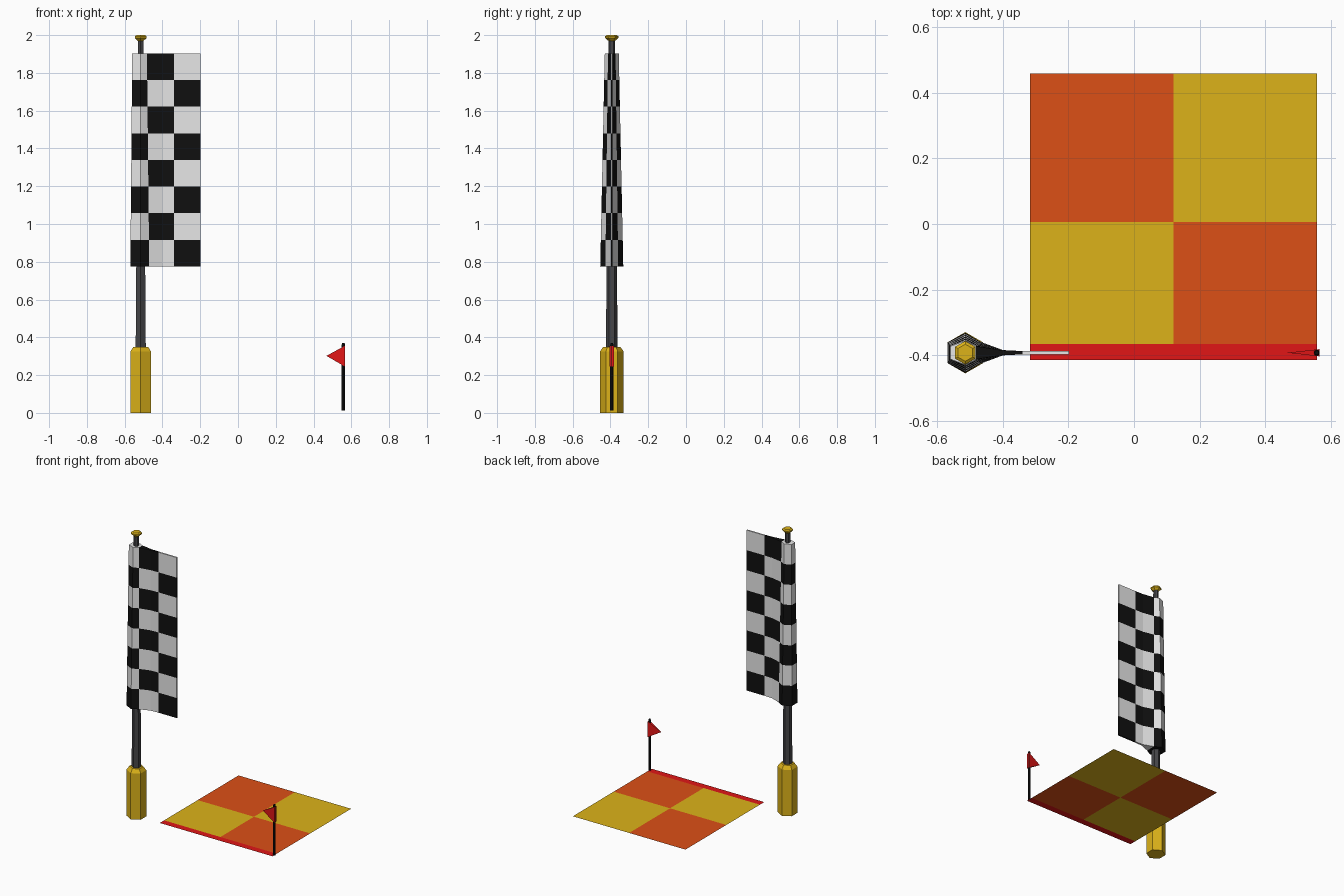
import bpy, bmesh, math

cube = bpy.data.objects.get("Cube")
if cube:
    bpy.data.objects.remove(cube, do_unlink=True)


def material(name, r, g, b):
    m = bpy.data.materials.new(name)
    m.use_nodes = True
    m.diffuse_color = (r, g, b, 1)
    bsdf = next(n for n in m.node_tree.nodes if n.type == 'BSDF_PRINCIPLED')
    bsdf.inputs["Base Color"].default_value = (r, g, b, 1)
    return m


gold = material("gold", 0.72, 0.45, 0.01)
orange = material("orange", 0.72, 0.08, 0.008)
red = material("red", 0.75, 0.008, 0.008)
grey = material("dark grey", 0.06, 0.06, 0.065)
black = material("black", 0.005, 0.005, 0.005)
white = material("white", 0.8, 0.8, 0.8)


def finish(name, bm, mats, fix_normals=True):
    if fix_normals:
        bmesh.ops.recalc_face_normals(bm, faces=bm.faces)
    mesh = bpy.data.meshes.new(name)
    bm.to_mesh(mesh)
    bm.free()
    for m in mats:
        mesh.materials.append(m)
    ob = bpy.data.objects.new(name, mesh)
    bpy.context.collection.objects.link(ob)
    return ob


def turned(name, x, y, profile, mat, sides=6):
    """Closed faceted solid from (radius, height) pairs, a corner facing front."""
    bm = bmesh.new()
    rings = []
    for r, z in profile:
        angles = [math.tau * i / sides - math.pi / 2 for i in range(sides)]
        rings.append([bm.verts.new((x + r * math.cos(a), y + r * math.sin(a), z))
                      for a in angles])
    for low, high in zip(rings, rings[1:]):
        for i in range(sides):
            j = (i + 1) % sides
            bm.faces.new((low[i], low[j], high[j], high[i]))
    bm.faces.new(rings[0][::-1])
    bm.faces.new(rings[-1])
    return finish(name, bm, [mat])


# Tall flagpole: grip, shaft and finial
PX, PY = -0.515, -0.393
turned("grip", PX, PY, [(0.063, 0), (0.063, 0.325), (0.045, 0.35)], gold)
turned("shaft", PX, PY, [(0.031, 0.34), (0.017, 1.98)], grey)
turned("finial", PX, PY, [(0.018, 1.97), (0.036, 1.985), (0.036, 1.993), (0.026, 2.0)], gold)

# Chequered flag: tapered sleeve round the shaft, closing to a thin sheet.
# Each entry is x and half thickness at the bottom, then at the top.
outline = [(-0.57, 0.031, -0.56, 0.02), (PX, 0.061, PX, 0.037),
           (-0.47, 0.034, -0.482, 0.02), (-0.4, 0.008, -0.4, 0.007),
           (-0.34, 0.005, -0.34, 0.005), (-0.198, 0.005, -0.198, 0.005)]
column = [0, 0, 1, 1, 2]
ROWS, BOTTOM, TOP = 8, 0.775, 1.903
bm = bmesh.new()
levels = []
for row in range(ROWS + 1):
    t = row / ROWS
    level = []
    for xb, hb, xt, ht in outline:
        x, h = xb + (xt - xb) * t, hb + (ht - hb) * t
        level.append([bm.verts.new((x, PY + s * h, BOTTOM + (TOP - BOTTOM) * t))
                      for s in (-1, 1)])
    levels.append(level)


def panel(verts, col, row):
    bm.faces.new(verts).material_index = (col + row) % 2


for row, (low, high) in enumerate(zip(levels, levels[1:])):
    for i, col in enumerate(column):
        for side in (0, 1):
            panel((low[i][side], low[i + 1][side], high[i + 1][side], high[i][side]), col, row)
    for i, col in ((0, 0), (-1, 2)):
        panel((low[i][0], low[i][1], high[i][1], high[i][0]), col, row)
for level, row in ((levels[0], 0), (levels[-1], ROWS - 1)):
    for i, col in enumerate(column):
        panel((level[i][0], level[i + 1][0], level[i + 1][1], level[i][1]), col, row)
finish("chequered_flag", bm, [black, white])

# Ground mat: four quarters and a red front border
xs = (-0.318, 0.12, 0.558)
ys = (-0.415, -0.367, 0.006, 0.46)
bm = bmesh.new()
grid = [[bm.verts.new((x, y, 0.012)) for x in xs] for y in ys]
for j in range(3):
    for i in range(2):
        f = bm.faces.new((grid[j][i], grid[j][i + 1], grid[j + 1][i + 1], grid[j + 1][i]))
        f.material_index = 2 if j == 0 else (i + j + 1) % 2
finish("ground_mat", bm, [gold, orange, red], False)

# Small corner marker: pole and wedge pennant
MX = 0.558
turned("marker_pole", MX, PY, [(0.009, 0.012), (0.009, 0.36), (0.006, 0.37)], black, 8)
bm = bmesh.new()
for z in (0.245, 0.355):
    for s in (-1, 1):
        bm.verts.new((MX + 0.008, PY + s * 0.011, z))
bm.verts.new((0.468, PY, 0.302))
bmesh.ops.convex_hull(bm, input=bm.verts)
finish("marker_pennant", bm, [red])
